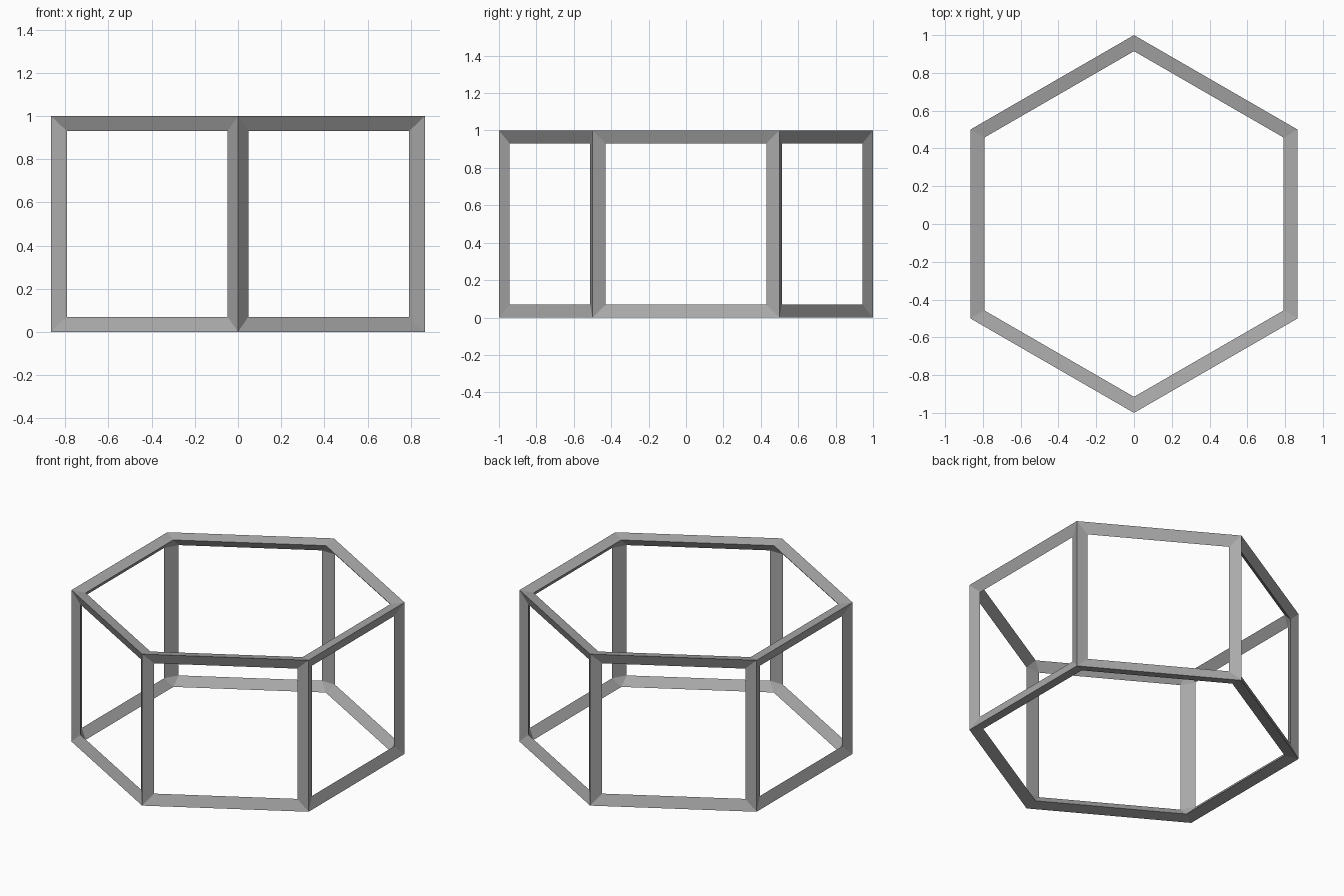
import bpy
import bmesh
from math import radians
from mathutils import Matrix, Vector

cube = bpy.data.objects.get("Cube")
if cube:
    bpy.data.objects.remove(cube)

SIDES = 6
HEIGHT = 1.0
INSET = 0.055      # bar width measured along a side panel
SINK = 0.03        # how far the panel edges lie inside the outer ridge
TOP_RADIUS = 0.915  # inner edge of the top and bottom openings

# Plain grey finish
grey = bpy.data.materials.new("grey")
grey.use_nodes = True
grey.diffuse_color = (0.4, 0.4, 0.4, 1)
grey.node_tree.nodes["Principled BSDF"].inputs["Base Color"].default_value = (0.4, 0.4, 0.4, 1)

bm = bmesh.new()


def direction(i):
    """Unit vector to a corner; one corner points to the front."""
    return Matrix.Rotation(radians(360 / SIDES * i), 3, "Z") @ Vector((0, -1, 0))


def corner(i, end):
    """Outer ridge point, end opening point and two side opening points."""
    out = direction(i)
    middle = HEIGHT / 2

    def point(flat, drop):
        z = middle + end * (middle - drop)
        return bm.verts.new((flat.x, flat.y, z))

    def side(step):
        along = (direction(i + step) - out).normalized()
        return point(out * (1 - SINK) + along * INSET, INSET + SINK / 2)

    return {"ridge": point(out, 0), "end": point(out * TOP_RADIUS, SINK / 2),
            "next": side(1), "prev": side(-1)}


def bar(a, b, ridge, left, right):
    """Three-sided bar between two corners; left and right pair the opening points."""
    strips = ((ridge, left), (left, right), (right, ridge))
    for p, q in strips:
        bm.faces.new((a[p[0]], b[p[1]], b[q[1]], a[q[0]]))


RIDGE = ("ridge", "ridge")
corners = {(i, e): corner(i, e) for i in range(SIDES) for e in (-1, 1)}

for i in range(SIDES):
    # Top and bottom rails
    for e in (-1, 1):
        bar(corners[i, e], corners[(i + 1) % SIDES, e],
            RIDGE, ("end", "end"), ("next", "prev"))
        # Inner facet where three bars meet
        c = corners[i, e]
        bm.faces.new((c["end"], c["next"], c["prev"]))
    # Upright post
    bar(corners[i, -1], corners[i, 1], RIDGE, ("next", "next"), ("prev", "prev"))

bmesh.ops.recalc_face_normals(bm, faces=bm.faces[:])
mesh = bpy.data.meshes.new("hexagonal_frame")
bm.to_mesh(mesh)
bm.free()
mesh.materials.append(grey)
frame = bpy.data.objects.new("hexagonal_frame", mesh)
bpy.context.collection.objects.link(frame)
